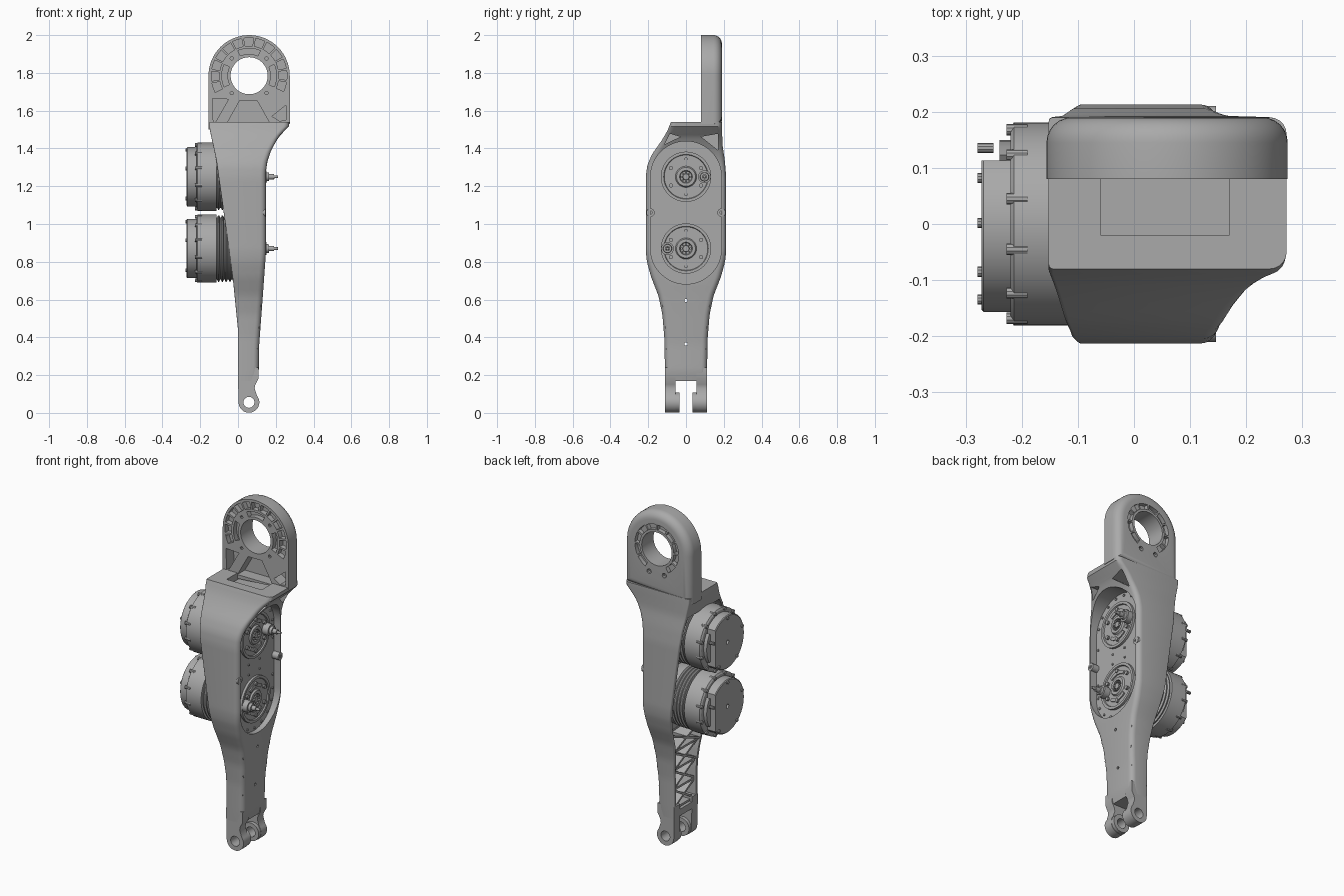
import bpy, bmesh
from math import sin, cos, pi, radians, hypot
from mathutils import Vector, Matrix

if "Cube" in bpy.data.objects:
    bpy.data.objects.remove(bpy.data.objects["Cube"])

grey = bpy.data.materials.new("machined_grey")
grey.use_nodes = True
grey.diffuse_color = (0.4, 0.4, 0.4, 1)
grey.node_tree.nodes["Principled BSDF"].inputs["Base Color"].default_value = grey.diffuse_color
parts = []


def finish(name, bm, keep=True):
    bmesh.ops.recalc_face_normals(bm, faces=bm.faces[:])
    me = bpy.data.meshes.new(name)
    bm.to_mesh(me)
    bm.free()
    me.materials.append(grey)
    ob = bpy.data.objects.new(name, me)
    bpy.context.collection.objects.link(ob)
    if keep:
        parts.append(ob)
    else:
        ob.hide_render = True
    return ob


def circle(u, v, r, n=32):
    return [(u + r * cos(2 * pi * i / n), v + r * sin(2 * pi * i / n)) for i in range(n)]


def ring(u, v, r, count, size, start=0):
    return [circle(u + r * cos(start + 2 * pi * i / count), v + r * sin(start + 2 * pi * i / count), size, 10)
            for i in range(count)]


def sector(u, v, r0, r1, a0, a1, n=6):
    arc = [radians(a0 + (a1 - a0) * i / n) for i in range(n + 1)]
    return ([(u + r1 * cos(a), v + r1 * sin(a)) for a in arc]
            + [(u + r0 * cos(a), v + r0 * sin(a)) for a in reversed(arc)])


def prisms(name, polys, t0, t1, axis, keep=True, round_far=0):
    """Extrude flat outlines along x (outline in y,z) or y (outline in x,z)."""
    bm = bmesh.new()
    place = (lambda u, v, t: (t, u, v)) if axis == "x" else (lambda u, v, t: (u, t, v))
    for poly in polys:
        near = [bm.verts.new(place(u, v, t0)) for u, v in poly]
        far = [bm.verts.new(place(u, v, t1)) for u, v in poly]
        bm.faces.new(near)
        cap = bm.faces.new(far)
        for i in range(len(poly)):
            j = (i + 1) % len(poly)
            bm.faces.new((near[i], near[j], far[j], far[i]))
        if round_far:
            bmesh.ops.recalc_face_normals(bm, faces=bm.faces[:])
            bmesh.ops.bevel(bm, geom=list(cap.edges), offset=round_far, segments=6,
                            profile=0.5, affect="EDGES")
    return finish(name, bm, keep)


def lathe(name, profile, y, z, n=64):
    """Turn an (x, radius) profile about an axis along x."""
    bm = bmesh.new()
    loops = [[bm.verts.new((x, y + u, z + v)) for u, v in circle(0, 0, r, n)] for x, r in profile]
    for a, b in zip(loops, loops[1:]):
        for i in range(n):
            j = (i + 1) % n
            bm.faces.new((a[i], a[j], b[j], b[i]))
    bm.faces.new(loops[0])
    bm.faces.new(loops[-1])
    return finish(name, bm)


def cut(ob, *cutters):
    for c in cutters:
        mod = ob.modifiers.new("cut", "BOOLEAN")
        mod.operation, mod.solver, mod.object = "DIFFERENCE", "EXACT", c
    graph = bpy.context.evaluated_depsgraph_get()
    me = bpy.data.meshes.new_from_object(ob.evaluated_get(graph))
    ob.modifiers.clear()
    ob.data = me
    for c in cutters:
        bpy.data.objects.remove(c)


def lerp(table, z):
    for (a, p), (b, q) in zip(table, table[1:]):
        if z <= b:
            return p + (q - p) * max(0, z - a) / (b - a)
    return table[-1][1]


# Arm silhouette: (height, offset) for each of the four sides
RIGHT = [(.17, 0), (.44, 0), (.69, -.025), (.95, -.06), (1.34, -.115), (1.51, -.152)]
LEFT = [(.17, .1), (.22, .11), (.36, .112), (.6, .13), (.85, .148), (1.27, .148), (1.33, .155),
        (1.39, .175), (1.46, .215), (1.52, .272)]
FRONT = [(.17, .11), (.4, .115), (.52, .125), (.62, .146), (.72, .185), (.8, .207), (.86, .213),
         (1.25, .213), (1.31, .205), (1.37, .18), (1.44, .13), (1.49, .1), (1.54, .08)]
BACK = FRONT[:8] + [(1.34, .205), (1.42, .193), (1.54, .19)]


def loft(name, z0, z1, box, r_left, r_right, keep=True, steps=60):
    bm = bmesh.new()
    loops = []
    for k in range(steps + 1):
        z = z0 + (z1 - z0) * k / steps
        x0, x1, y0, y1 = box(z)
        pts = []
        corners = ((x1, y1, -1, -1, r_left), (x0, y1, 1, -1, r_right),
                   (x0, y0, 1, 1, r_right), (x1, y0, -1, 1, r_left))
        for q, (x, y, sx, sy, r) in enumerate(corners):
            for i in range(6):
                a = pi / 2 * (q + i / 5)
                pts.append(bm.verts.new((x + sx * r + r * cos(a), y + sy * r + r * sin(a), z)))
        loops.append(pts)
    for a, b in zip(loops, loops[1:]):
        for i in range(len(a)):
            j = (i + 1) % len(a)
            bm.faces.new((a[i], a[j], b[j], b[i]))
    bm.faces.new(loops[0])
    bm.faces.new(loops[-1])
    return finish(name, bm, keep)


def outer(z):
    return lerp(RIGHT, z), lerp(LEFT, z), -lerp(FRONT, z), lerp(BACK, z)


def inner(z):
    wall = lerp([(.6, .02), (.68, .1)], z)
    return -.4, min(lerp(LEFT, z), .148) - wall, -lerp(FRONT, z) + .02, lerp(BACK, z) - .02


def stadium(r, n=24):
    top = [(r * cos(pi * i / n), 1.25 + r * sin(pi * i / n)) for i in range(n + 1)]
    return top + [(-u, 2.12 - v) for u, v in top]


# Hollow arm with gearbox recess, drilled holes and undercuts below the flare
arm = loft("arm_shell", .17, 1.54, outer, .03, .008)
FLOOR = .105
cut(arm, loft("cavity", .21, 1.42, inner, .01, .01, False),
    prisms("recess", [stadium(.188)], FLOOR, .4, "x", False),
    prisms("undercuts", [[(-.085, 1.478), (-.03, 1.462), (-.115, 1.42)],
                         [(.17, 1.478), (.08, 1.462), (.17, 1.39)]], .1, .4, "x", False),
    prisms("drill_holes", [circle(0, .595, .008, 12), circle(0, .365, .008, 12)], -.1, .3, "x", False),
    prisms("top_notch", [[(-.06, 1.6), (.17, 1.6), (.17, 1.5), (-.06, 1.5)]], -.02, .15, "y", False))

# Shoulder plate with pockets around its bore
CX, CZ, R = .059, 1.785, .215
arch = [(CX + R * cos(pi * i / 32), CZ + R * sin(pi * i / 32)) for i in range(33)]
plate = prisms("shoulder_plate", [arch + [(CX - R, 1.5), (CX + R, 1.53), (CX + R, 1.52)][:2]],
               .08, .19, "y", round_far=.045)
cells = [sector(CX, CZ, .158, .2, a + 1.5, a + 16) for a in range(-26, 204, 18)]
slots = [sector(CX, CZ, .115, .145, a - 24, a + 24) for a in (0, 90, 180)]
webs = [[(-.135, 1.665), (-.05, 1.66), (-.13, 1.52)],
        [(.01, 1.655), (.1, 1.655), (.17, 1.53), (-.06, 1.53)],
        [(.18, 1.57), (.255, 1.63), (.255, 1.55), (.22, 1.545)]]
bolts = ring(CX, CZ, .13, 4, .009, pi / 4)
back_cells = [sector(CX, CZ, .112, .143, a + 2, a + 28, 4) for a in range(-60, 240, 30)]
cut(plate, prisms("bore", [circle(CX, CZ, .098, 64)], 0, .4, "y", False),
    prisms("front_pockets", cells + slots + bolts, .05, .11, "y", False),
    prisms("web_pockets", webs, .04, .15, "y", False),
    prisms("back_pockets", back_cells + ring(CX, 1.64, .05, 2, .014), .165, .3, "y", False))

# Wrist fork: two prongs with inner bosses and a pin hole
EX, EZ = .058, .056
prong = [(EX + .055 * cos(a), EZ + .055 * sin(a)) for a in [radians(-180 + 10 * i) for i in range(23)]]
prong += [(.088, .13), (.092, .15), (.108, .18), (.108, .24), (0, .24), (0, .18)]
for side, s in (("front", -1), ("back", 1)):
    for part, poly, a, b in (("fork_prong", prong, .055, .11), ("fork_boss", circle(EX, EZ, .053), .035, .056)):
        ob = prisms(side + "_" + part, [poly], s * a, s * b, "y")
        cut(ob, prisms("pin_hole", [circle(EX, EZ, .029)], -.3, .3, "y", False))

# Truss ribs inside the lower arm
bm = bmesh.new()


def rib(p, q):
    d = Vector(q) - Vector(p)
    mid = (Vector(p) + Vector(q)) / 2
    x0, x1 = lerp(RIGHT, mid.y) + .012, lerp(LEFT, mid.y) - .01
    turn = Matrix.Rotation(d.angle_signed(Vector((1, 0))), 4, "X")
    size = Matrix.Diagonal((x1 - x0, hypot(*d), .012, 1))
    bmesh.ops.create_cube(bm, size=1, matrix=Matrix.Translation(((x0 + x1) / 2, *mid)) @ turn @ size)


levels = [.22 + .115 * i for i in range(5)]
for i, (a, b) in enumerate(zip(levels, levels[1:])):
    wa, wb = lerp(FRONT, a) - .01, lerp(FRONT, b) - .01
    rib((-wa, a), (wb, b))
    rib((wa, a), (-wb, b))
    rib((-wa, a), (wa, a))
finish("truss_ribs", bm)

# Two drive units, each with finned body, cover, trimmed cap and output hub
for label, z, s in (("upper", 1.25, 1), ("lower", .87, -1)):
    fins = [(-.115 + .005 * i, .176 if i // 2 % 2 else .165) for i in range(20)]
    lathe(label + "_motor", [(-.22, .172), (-.214, .181), (-.115, .181)] + fins + [(.05, .165)], 0, z)
    cap = lathe(label + "_motor_cap", [(-.272, .152), (-.268, .157), (-.214, .157)], 0, z)
    cut(cap, prisms("cap_trim", [[(.113, z - .3), (.3, z - .3), (.3, z + .3), (.113, z + .3)]],
                    -.4, 0, "x", False),
        prisms("cap_centre_hole", [circle(0, z, .012, 16)], -.4, -.255, "x", False))
    prisms(label + "_connector", [sector(0, z, .11, .15, -35, 35)], -.24, -.21, "x")
    prisms(label + "_cover_bolts", ring(0, z, .174, 12, .01, pi / 12), -.227, -.19, "x")
    prisms(label + "_cap_bolts", ring(0, z, .142, 5, .009, 2 * pi / 5 + .3), -.279, -.25, "x")
    steps = [(0, .133), (.014, .133), (.014, .118), (.007, .115), (.007, .056), (.016, .05),
             (.016, .034), (.004, .03), (.004, .018), (.016, .016)]
    lathe(label + "_hub", [(FLOOR + h, r) for h, r in steps], 0, z, 48)
    prisms(label + "_hub_bolts", ring(0, z, .092, 6, .011, pi / 6) + ring(0, z, .024, 8, .005),
           FLOOR, FLOOR + .02, "x")
    prisms(label + "_hub_rails", [sector(0, z, .07, .09, a - 40, a + 40, 10) for a in (90, 270)],
           FLOOR, FLOOR + .014, "x")
    lathe(label + "_cable_stem", [(FLOOR, .034), (.15, .034), (.15, .024), (.165, .022), (.165, .014),
                                  (.19, .014), (.19, .008), (.213, .007)], s * .098, z, 20)

# Gearbox plate screws and side bosses
edge = [circle(u, v, .007, 8) for i, (u, v) in enumerate(stadium(.172)) if i % 3 == 1]
inside = [circle(u, v, .006, 8) for u in (-.05, .05) for v in (1.03, 1.09)]
sides = [circle(u, v, .007, 8) for u in (-.172, .172) for v in (.95, 1.17)]
prisms("plate_screws", edge + inside + sides, FLOOR, FLOOR + .006, "x")
bosses = prisms("side_bosses", [circle(u, 1.06, .022, 20) for u in (-.188, .188)], FLOOR - .02, .146, "x")
cut(bosses, prisms("boss_holes", [circle(u, 1.06, .009, 12) for u in (-.188, .188)], .12, .3, "x", False))

bpy.ops.object.select_all(action="DESELECT")
for ob in parts:
    ob.select_set(True)
bpy.context.view_layer.objects.active = arm
bpy.ops.object.shade_smooth_by_angle(angle=radians(30))
